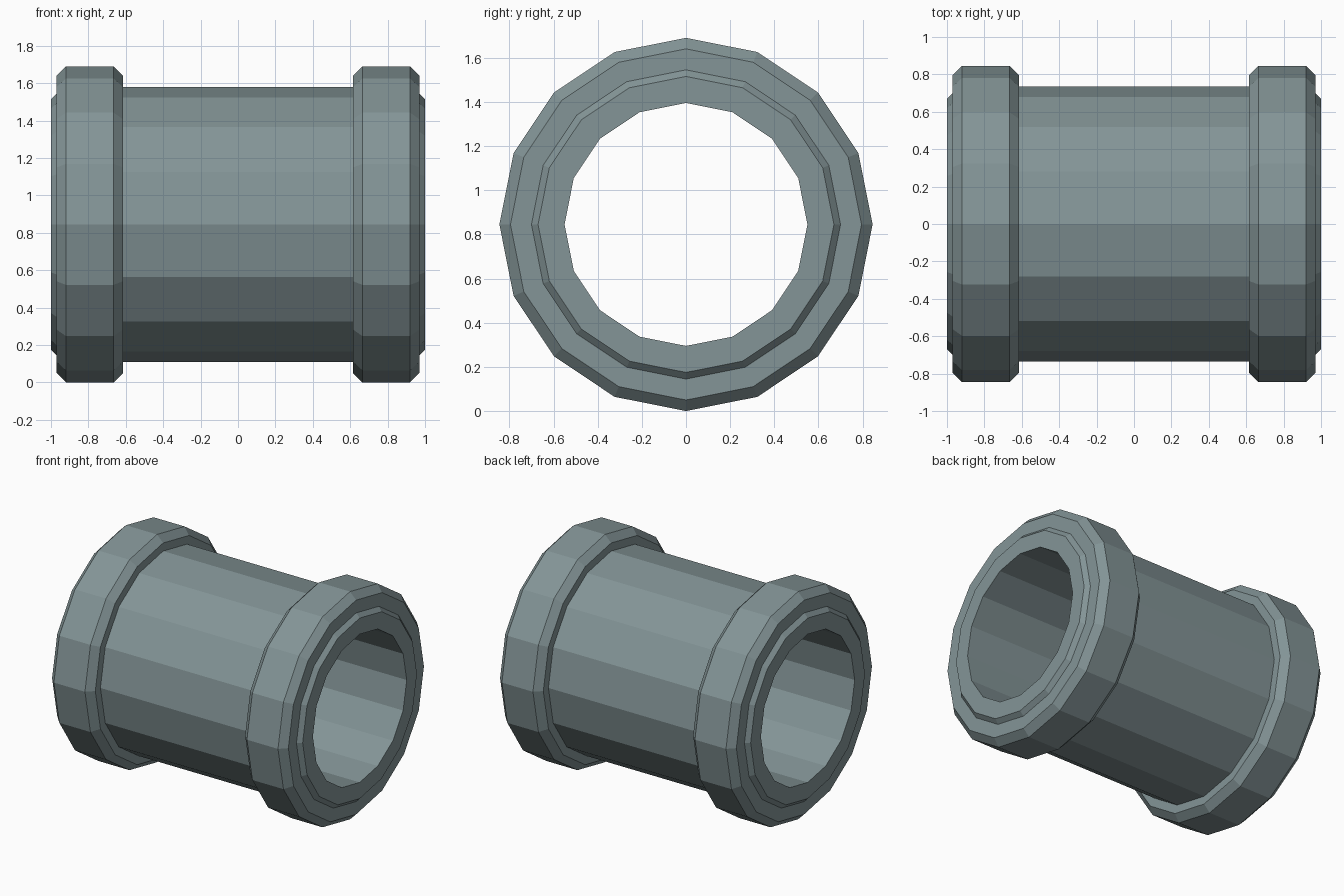
import bpy, bmesh, math

SIDES = 16
AXIS_Z = 0.845

cube = bpy.data.objects.get("Cube")
if cube:
    bpy.data.objects.remove(cube, do_unlink=True)

# Single painted metal colour
metal = bpy.data.materials.new("grey_green_metal")
colour = (0.23, 0.30, 0.31, 1)
metal.diffuse_color = colour
metal.use_nodes = True
metal.node_tree.nodes["Principled BSDF"].inputs["Base Color"].default_value = colour


def lathe(name, profile):
    """Spin a closed (x, radius) profile around the pipe's long axis."""
    bm = bmesh.new()
    rings = []
    for i in range(SIDES):
        a = math.tau * i / SIDES
        rings.append([bm.verts.new((x, r * math.sin(a), r * math.cos(a)))
                      for x, r in profile])
    count = len(profile)
    for i in range(SIDES):
        here, there = rings[i], rings[(i + 1) % SIDES]
        for j in range(count):
            k = (j + 1) % count
            bm.faces.new((here[j], here[k], there[k], there[j]))
    bmesh.ops.recalc_face_normals(bm, faces=bm.faces)
    mesh = bpy.data.meshes.new(name)
    bm.to_mesh(mesh)
    bm.free()
    mesh.materials.append(metal)
    obj = bpy.data.objects.new(name, mesh)
    obj.location.z = AXIS_Z
    bpy.context.collection.objects.link(obj)
    return obj


# Hollow pipe with chamfered ends
half = [(1.0, 0.55), (1.0, 0.67), (0.935, 0.735)]
lathe("pipe_body", half + [(-x, r) for x, r in reversed(half)])

# Bevelled collar near each end, sunk slightly into the pipe wall
collar = [(0.97, 0.69), (0.97, 0.795), (0.92, 0.845),
          (0.665, 0.845), (0.615, 0.795), (0.615, 0.69)]
for side, name in ((1, "left_collar"), (-1, "right_collar")):
    lathe(name, [(side * x, r) for x, r in collar])
